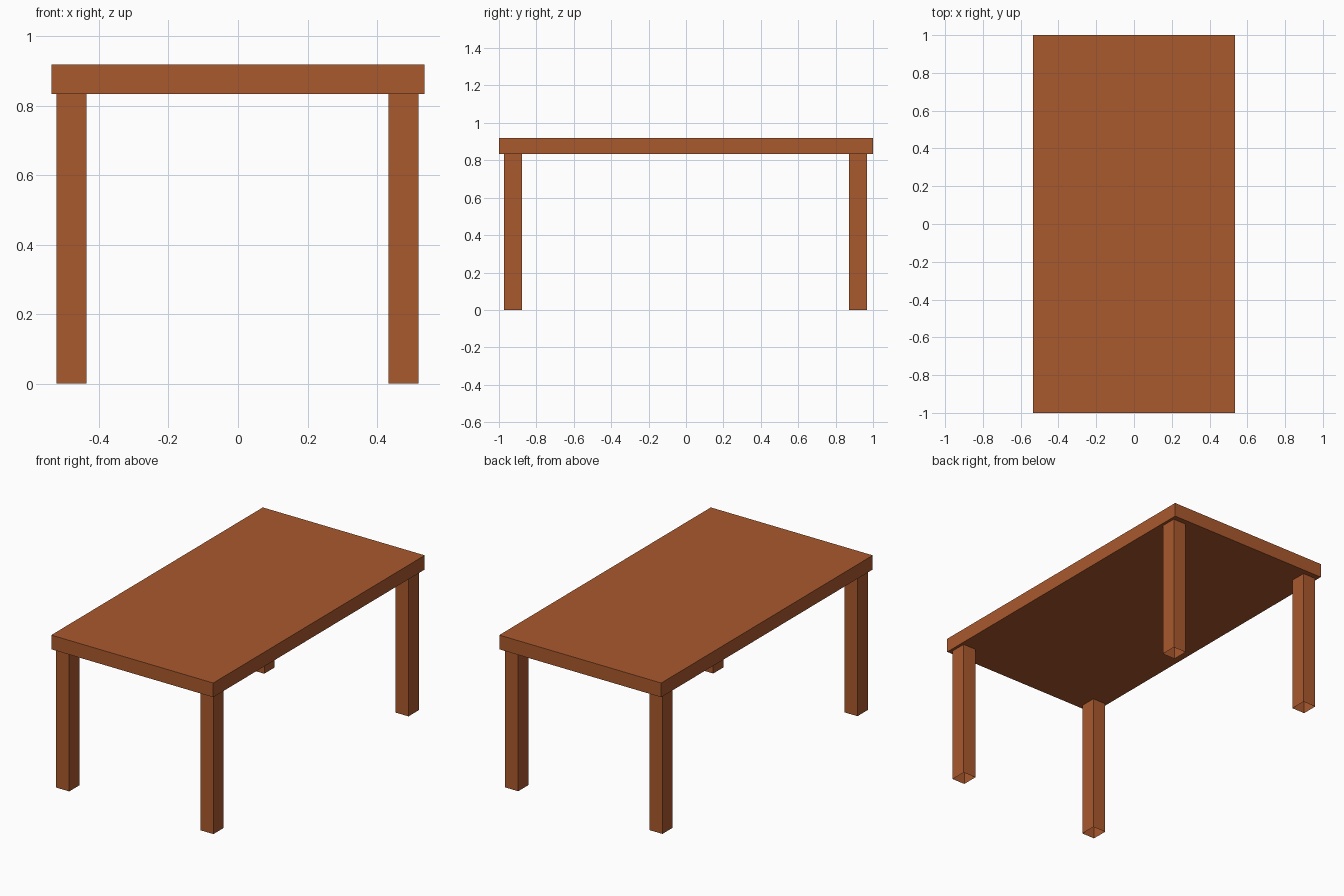
import bpy
import bmesh
from mathutils import Matrix, Vector

if "Cube" in bpy.data.objects:
    bpy.data.objects.remove(bpy.data.objects["Cube"])

# Single wood colour
wood = bpy.data.materials.new("reddish brown wood")
wood.diffuse_color = (0.402, 0.100, 0.027, 1.0)
wood.use_nodes = True
wood.node_tree.nodes["Principled BSDF"].inputs["Base Color"].default_value = wood.diffuse_color


def box(name, x, y, z, open_ends=False):
    """Box from (min, max) ranges; optionally without top and bottom faces."""
    size = Vector([r[1] - r[0] for r in (x, y, z)])
    centre = Vector([(r[0] + r[1]) / 2 for r in (x, y, z)])
    bm = bmesh.new()
    bmesh.ops.create_cube(bm, size=1.0, matrix=Matrix.Diagonal(size).to_4x4())
    if open_ends:
        bm.normal_update()
        ends = [f for f in bm.faces if abs(f.normal.z) > 0.9]
        bmesh.ops.delete(bm, geom=ends, context='FACES_ONLY')
    mesh = bpy.data.meshes.new(name)
    bm.to_mesh(mesh)
    bm.free()
    mesh.materials.append(wood)
    obj = bpy.data.objects.new(name, mesh)
    obj.location = centre
    bpy.context.collection.objects.link(obj)
    return obj


TOP_Z, UNDER_Z = 0.919, 0.834

# Table top slab
box("table_top", (-0.536, 0.536), (-1.0, 1.0), (UNDER_Z, TOP_Z))

# Four hollow legs, open at the foot
for y_name, y in (("front", (-0.973, -0.876)), ("back", (0.871, 0.968))):
    for x_name, x in (("left", (-0.522, -0.436)), ("right", (0.433, 0.519))):
        box(f"{y_name}_{x_name}_leg", x, y, (0.0, UNDER_Z), open_ends=True)
